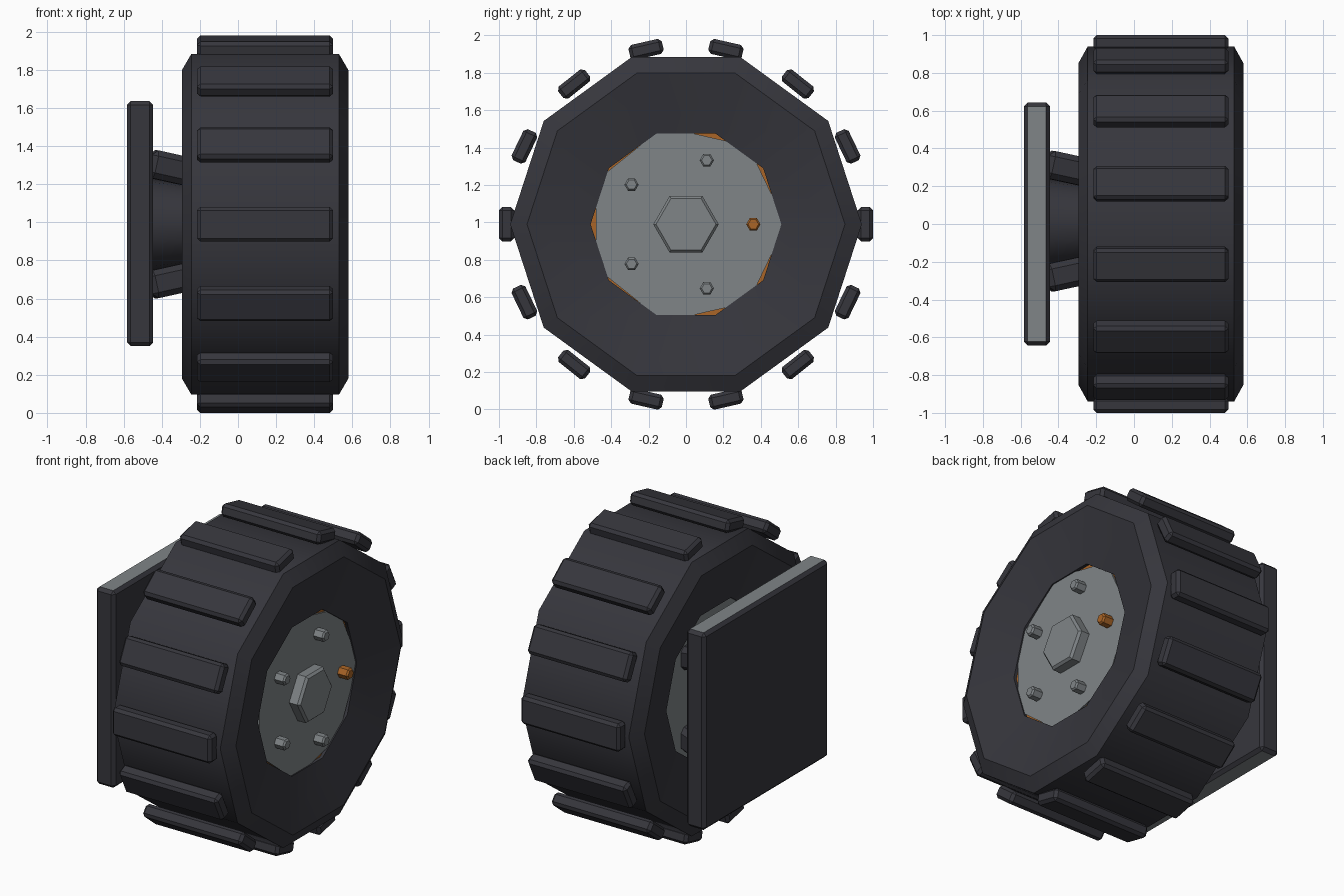
import bpy, bmesh, math
from mathutils import Matrix, Vector

if "Cube" in bpy.data.objects:
    bpy.data.objects.remove(bpy.data.objects["Cube"])

CZ = 0.99  # axle height


def material(name, rgb):
    m = bpy.data.materials.new(name)
    m.diffuse_color = (*rgb, 1)
    m.use_nodes = True
    m.node_tree.nodes["Principled BSDF"].inputs["Base Color"].default_value = m.diffuse_color
    return m


RUBBER = material("dark_rubber", (0.037, 0.037, 0.046))
METAL = material("grey_metal", (0.215, 0.235, 0.245))
ORANGE = material("orange_paint", (0.40, 0.13, 0.02))


def finish(name, bm, *mats, smooth=False):
    bmesh.ops.recalc_face_normals(bm, faces=bm.faces)
    if smooth:  # smooth everything except edges sharper than 40 degrees
        for f in bm.faces:
            f.smooth = True
        for e in bm.edges:
            e.smooth = e.calc_face_angle(0) < math.radians(40)
    me = bpy.data.meshes.new(name)
    bm.to_mesh(me)
    bm.free()
    for m in mats:
        me.materials.append(m)
    ob = bpy.data.objects.new(name, me)
    bpy.context.collection.objects.link(ob)
    return ob


def lathe(name, profile, sides, mat, y=0, z=0, closed=False, smooth=False):
    """Spin (x, radius) points around the x axis; cap the ends unless closed."""
    bm = bmesh.new()
    rings = []
    for x, r in profile:
        angles = [2 * math.pi * i / sides for i in range(sides)]
        rings.append([bm.verts.new((x, y + r * math.cos(a), CZ + z + r * math.sin(a))) for a in angles])
    bands = len(rings) if closed else len(rings) - 1
    for k in range(bands):
        a, b = rings[k], rings[(k + 1) % len(rings)]
        for i in range(sides):
            j = (i + 1) % sides
            bm.faces.new((a[i], a[j], b[j], b[i]))
    if not closed:
        bm.faces.new(rings[0])
        bm.faces.new(rings[-1])
    return finish(name, bm, mat, smooth=smooth)


def box(name, size, matrix, bevel, *mats):
    bm = bmesh.new()
    bmesh.ops.create_cube(bm, size=1)
    bmesh.ops.scale(bm, vec=size, verts=bm.verts)
    bmesh.ops.bevel(bm, geom=bm.edges[:], offset=bevel, segments=1, affect='EDGES')
    bm.transform(matrix)
    if len(mats) > 1:  # second colour on the large top and bottom faces
        bm.normal_update()
        for f in bm.faces:
            if abs(f.normal.z) > 0.95:
                f.material_index = 1
    return finish(name, bm, *mats)


# Ten-sided tyre: chamfered shoulders, sidewalls dished in to a through hole
lathe("tyre", [(-0.215, 0.51), (-0.295, 0.85), (-0.245, 0.94), (0.53, 0.94), (0.58, 0.85), (0.50, 0.51)],
      10, RUBBER, closed=True, smooth=True)

# Tread blocks
for i in range(14):
    rot = Matrix.Rotation(2 * math.pi * i / 14, 4, 'X')
    box("tread_block", (0.715, 0.082, 0.183),
        Matrix.Translation((0.142, 0, CZ)) @ rot @ Matrix.Translation((0, 0.959, 0)), 0.018, RUBBER)

# Rim: back plate, coloured ring and seven-sided front disc
lathe("rim_back", [(-0.20, 0.53), (0.40, 0.53)], 10, METAL)
lathe("rim_ring", [(0.40, 0.54), (0.48, 0.54)], 10, ORANGE)
lathe("rim_disc", [(0.47, 0.535), (0.492, 0.535)], 7, METAL)

# Hub cap and wheel bolts
lathe("hub_cap", [(0.48, 0.175), (0.55, 0.175), (0.565, 0.16)], 6, METAL)
for i in range(5):
    a = 2 * math.pi * i / 5
    lathe("wheel_bolt", [(0.48, 0.038), (0.553, 0.038), (0.563, 0.028)], 6,
          ORANGE if i == 0 else METAL, 0.36 * math.cos(a), 0.36 * math.sin(a))

# Mounting plate
box("mount_plate", (0.138, 1.286, 1.286), Matrix.Translation((-0.514, 0, CZ + 0.003)), 0.02, RUBBER, METAL)

# Axle and four struts leaning in towards the wheel
lathe("axle", [(-0.46, 0.24), (-0.17, 0.20)], 16, RUBBER, smooth=True)
for sy in (-1, 1):
    for sz in (-1, 1):
        cy = 0.32 if sy > 0 else -0.29
        start = Vector((-0.47, cy, CZ + sz * 0.322))
        end = Vector((-0.10, cy - sy * 0.08, CZ + sz * 0.24))
        d = end - start
        rot = Vector((1, 0, 0)).rotation_difference(d).to_matrix().to_4x4()
        box("strut", (d.length, 0.15, 0.15), Matrix.Translation((start + end) / 2) @ rot, 0.03, RUBBER)
